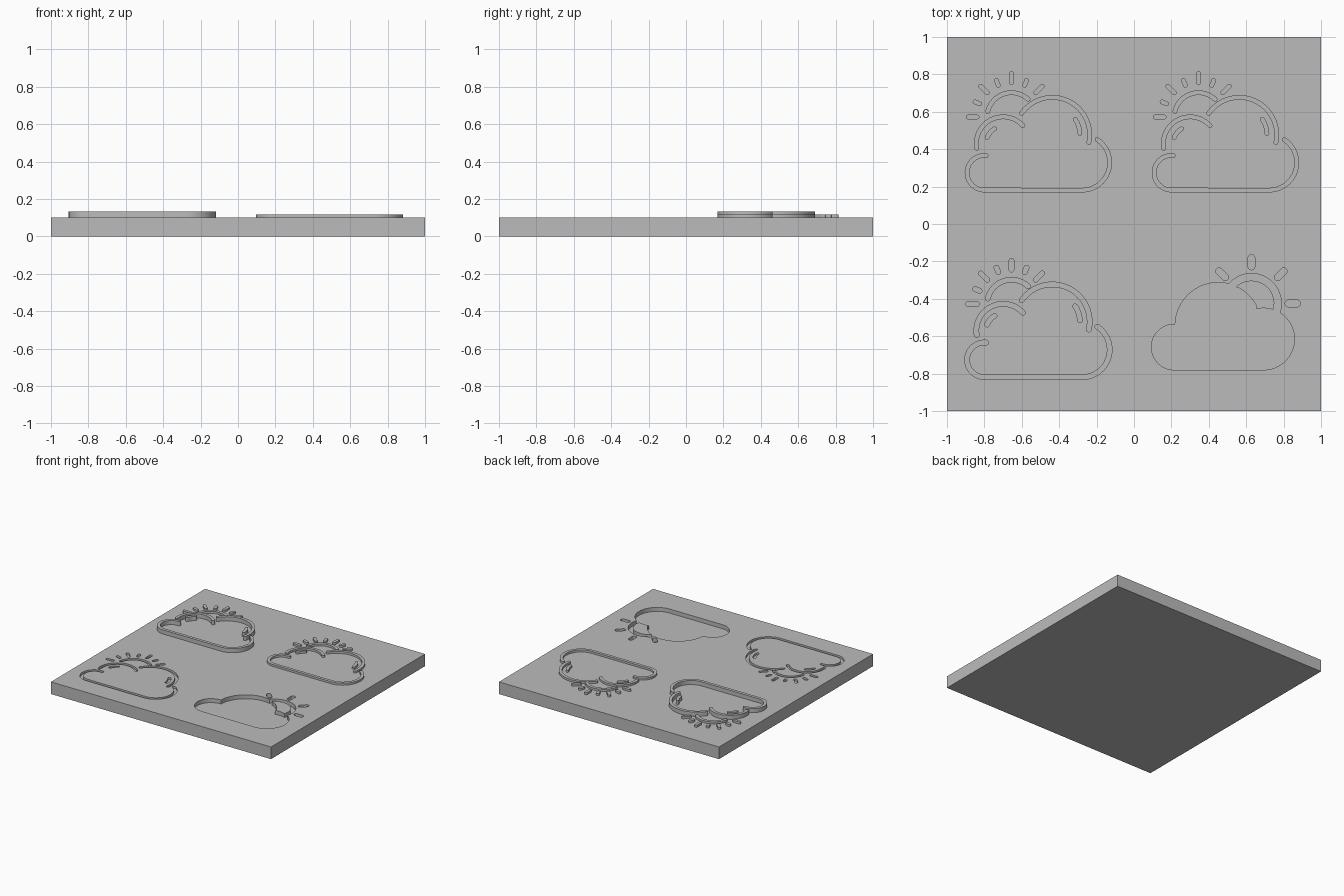
import bpy, bmesh
from math import sin, cos, radians, pi, atan2
from mathutils import Vector

if "Cube" in bpy.data.objects:
    bpy.data.objects.remove(bpy.data.objects["Cube"], do_unlink=True)

TOP = 0.1       # plate thickness
HIGH = 0.134    # tall relief
LOW = 0.117     # shallow relief
GROOVE = 0.083  # engraved line floor
POCKET = 0.067  # engraved fill floor
HALF = 0.0125   # half line width

grey = bpy.data.materials.new("plain grey")
grey.use_nodes = True
colour = (0.5, 0.5, 0.5, 1)
grey.diffuse_color = colour
grey.node_tree.nodes["Principled BSDF"].inputs["Base Color"].default_value = colour


def arc(cx, cy, r, start, end, step=5):
    n = max(2, round(abs(end - start) / step))
    angles = [radians(start + (end - start) * i / n) for i in range(n + 1)]
    return [Vector((cx + r * cos(a), cy + r * sin(a))) for a in angles]


def stroke(path, half=HALF):
    """Outline of a line of constant width with round ends."""
    left, right = [], []
    last = len(path) - 1
    for i, p in enumerate(path):
        t = (path[min(i + 1, last)] - path[max(i - 1, 0)]).normalized()
        side = Vector((-t.y, t.x)) * half
        left.append(p + side)
        right.append(p - side)

    def cap(p, q):
        a = atan2(q.y - p.y, q.x - p.x)
        return [p + half * Vector((cos(a - pi * k / 12), sin(a - pi * k / 12)))
                for k in range(1, 12)]

    return left + cap(path[-1], left[-1]) + right[::-1] + cap(path[0], right[0])


def ray(cx, cy, angle, inner, outer, half=HALF):
    d = Vector((cos(radians(angle)), sin(radians(angle))))
    c = Vector((cx, cy))
    return stroke([c + d * inner, c + d * outer], half)


def prisms(name, outlines, low, high, offset=(0, 0)):
    """One object of upright prisms, one for each outline."""
    bm = bmesh.new()
    for outline in outlines:
        base = [bm.verts.new((p.x + offset[0], p.y + offset[1], low)) for p in outline]
        face = bm.faces.new(base)
        grown = bmesh.ops.extrude_face_region(bm, geom=[face])["geom"]
        verts = [g for g in grown if isinstance(g, bmesh.types.BMVert)]
        bmesh.ops.translate(bm, verts=verts, vec=(0, 0, high - low))
    bmesh.ops.recalc_face_normals(bm, faces=bm.faces)
    mesh = bpy.data.meshes.new(name)
    bm.to_mesh(mesh)
    bm.free()
    mesh.materials.append(grey)
    obj = bpy.data.objects.new(name, mesh)
    bpy.context.collection.objects.link(obj)
    return obj


# Line-drawn cloud: base with two side lobes, two upper lobes, two highlights
cloud_lines = [stroke(path) for path in (
    arc(-0.8, 0.274, 0.0925, 84, 270) + arc(-0.277, 0.328, 0.147, -90, 57),
    arc(-0.7, 0.43, 0.143, 190, 42),
    arc(-0.437, 0.477, 0.2, 145, -12),
    arc(-0.7, 0.43, 0.091, 159, 120),
    arc(-0.437, 0.477, 0.148, 34, 3),
)]

# Line-drawn sun: an arc with alternating long and short rays
SUN = (-0.655, 0.572)
sun_lines = [stroke(arc(*SUN, 0.13, 167, 47))]
sun_lines += [ray(*SUN, 180 - 22.5 * i, 0.184, 0.211 if i % 2 else 0.232)
              for i in range(7)]

# Solid cloud with a sun ring behind it
main_lobe, right_lobe, sun = (0.45, -0.543, 0.23), (0.693, -0.615, 0.165), (0.628, -0.425)
solid_cloud = (arc(0.215, -0.658, 0.122, 270, 88) + arc(*main_lobe, 178, 75)
               + arc(*sun, 0.16, 139, -17) + arc(*right_lobe, 57, -90))
sun_disc = (arc(*sun, 0.122, 134, -14) + arc(*right_lobe, 72, 103)
            + arc(*main_lobe, 27, 62))
solid_rays = [ray(*sun, a, 0.198, 0.244, 0.018) for a in (0, 45, 90, 135)]

# Plate with the two front pictures cut into it
square = [Vector(p) for p in ((-1, -1), (1, -1), (1, 1), (-1, 1))]
plate = prisms("plate", [square], 0, TOP)
cutters = [
    prisms("groove_cutter", cloud_lines + sun_lines, GROOVE, 0.2, (0, -1)),
    prisms("pocket_cutter", [solid_cloud] + solid_rays, POCKET, 0.2),
]
for cutter in cutters:
    cutter.hide_render = True
    mod = plate.modifiers.new("cut", 'BOOLEAN')
    mod.operation = 'DIFFERENCE'
    mod.solver = 'EXACT'
    mod.object = cutter
graph = bpy.context.evaluated_depsgraph_get()
graph.update()
carved = bpy.data.meshes.new_from_object(plate.evaluated_get(graph))
plate.modifiers.clear()
plate.data = carved
for cutter in cutters:
    bpy.data.objects.remove(cutter, do_unlink=True)

# Raised pictures at the back, and the sun disc left standing in its pocket
parts = [
    plate,
    prisms("sun_disc", [sun_disc], POCKET, TOP),
    prisms("tall_cloud", cloud_lines, TOP, HIGH),
    prisms("left_sun", sun_lines, TOP, LOW),
    prisms("shallow_cloud", cloud_lines, TOP, LOW, (1, 0)),
    prisms("right_sun", sun_lines, TOP, LOW, (1, 0)),
]

bpy.ops.object.select_all(action='DESELECT')
for part in parts:
    part.select_set(True)
bpy.context.view_layer.objects.active = plate
bpy.ops.object.shade_smooth_by_angle(angle=radians(30))
